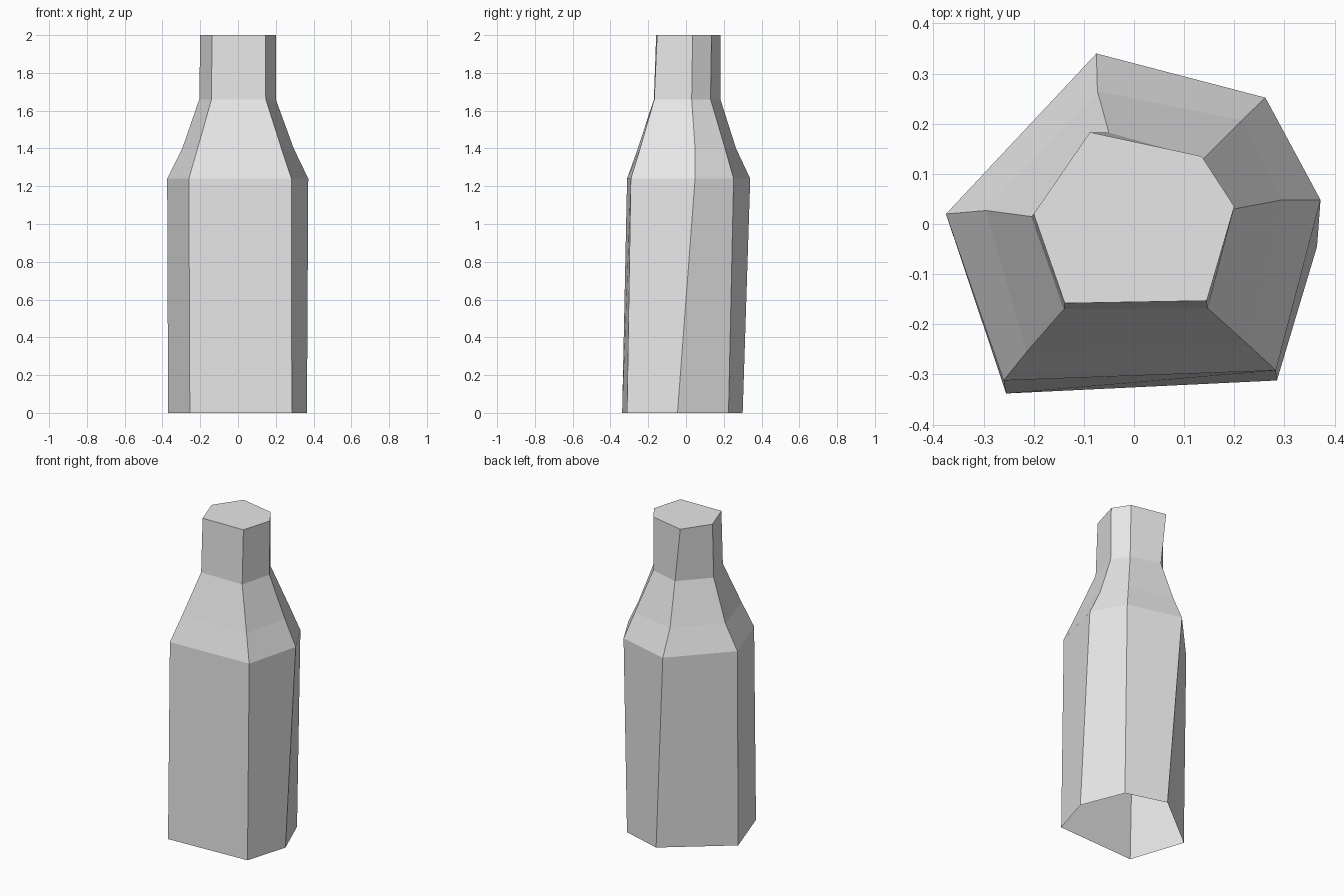
import bpy
import bmesh

default_cube = bpy.data.objects.get("Cube")
if default_cube:
    bpy.data.objects.remove(default_cube, do_unlink=True)


def make_material(name, colour):
    material = bpy.data.materials.new(name)
    material.use_nodes = True
    material.diffuse_color = colour
    material.node_tree.nodes["Principled BSDF"].inputs["Base Color"].default_value = colour
    return material


def loft(name, sections, material):
    """Skin a stack of cross-sections, closed at the top and open at the base."""
    bm = bmesh.new()
    rings = [[bm.verts.new((x, y, z)) for x, y in outline] for z, outline in sections]
    for lower, upper in zip(rings, rings[1:]):
        count = len(lower)
        for i in range(count):
            j = (i + 1) % count
            bm.faces.new((lower[i], lower[j], upper[j], upper[i]))
    bm.faces.new(rings[-1])
    bm.normal_update()
    mesh = bpy.data.meshes.new(name)
    bm.to_mesh(mesh)
    bm.free()
    mesh.materials.append(material)
    obj = bpy.data.objects.new(name, mesh)
    bpy.context.scene.collection.objects.link(obj)
    return obj


# Uneven six-sided sections, counter-clockwise from the back corner
base = [(0, .30), (-.37, .005), (-.255, -.338), (.285, -.312), (.365, -.045), (.257, .225)]
shoulder = [(-.075, .34), (-.375, .02), (-.26, -.312), (.283, -.292), (.372, .048), (.262, .252)]
slope = [(-.073, .265), (-.295, .027), (-.214, -.255), (.23, -.243), (.295, .048), (.215, .207)]
neck = [(-.05, .182), (-.205, .015), (-.14, -.17), (.147, -.168), (.2, .03), (.138, .13)]
mouth = [(-.088, .183), (-.2, .02), (-.138, -.158), (.145, -.153), (.2, .035), (.135, .135)]

# Hollow bottle with tapered shoulders and a closed neck
grey = make_material("light_grey", (0.8, 0.8, 0.8, 1))
loft("bottle", [(0, base), (1.24, shoulder), (1.4, slope), (1.66, neck), (2, mouth)], grey)
